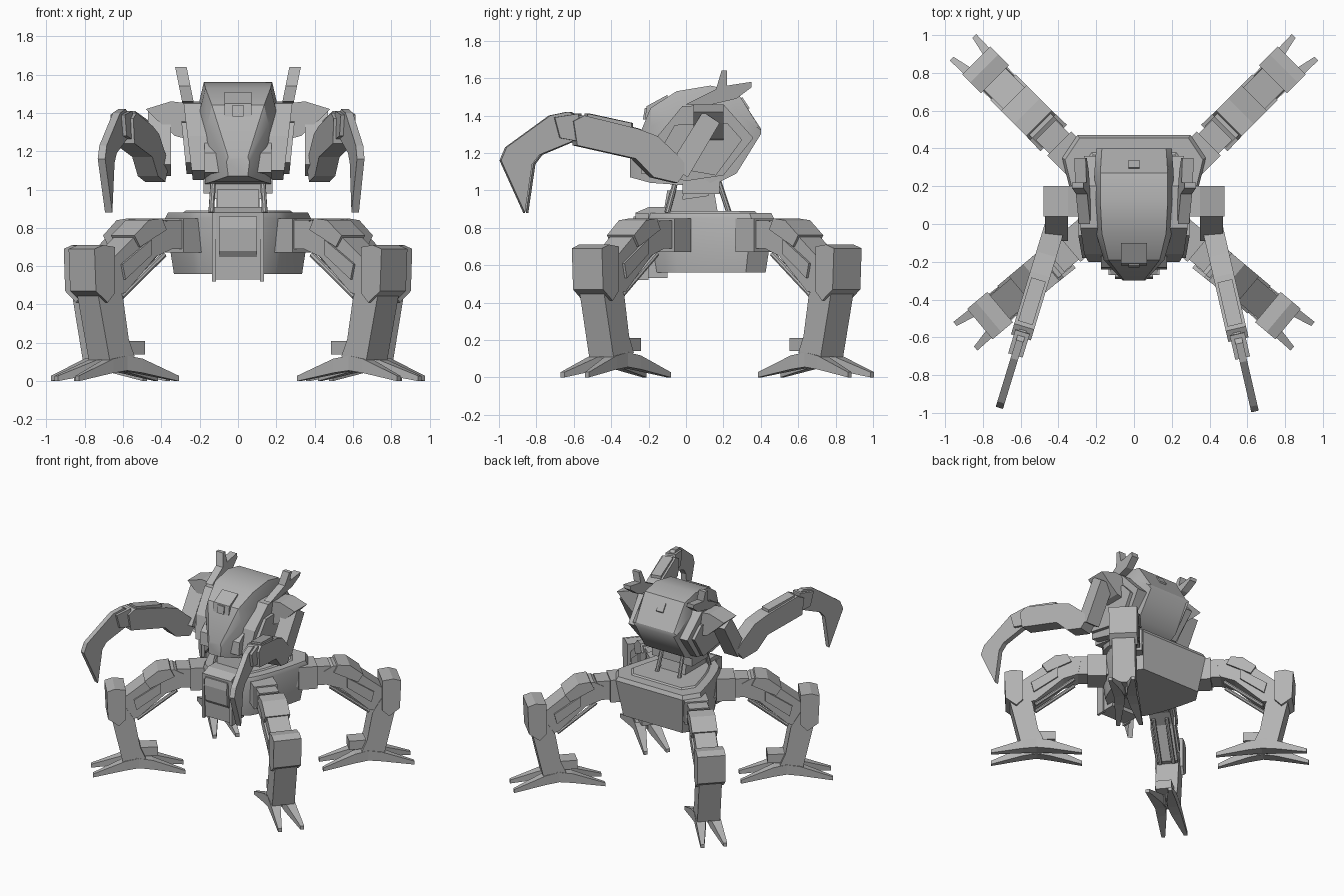
import bpy, bmesh, math
from mathutils import Matrix, Vector

cube = bpy.data.objects.get("Cube")
if cube:
    bpy.data.objects.remove(cube)

tone = .45
grey = bpy.data.materials.new("plain_grey")
grey.use_nodes = True
grey.diffuse_color = (tone, tone, tone, 1)
grey.node_tree.nodes["Principled BSDF"].inputs["Base Color"].default_value = grey.diffuse_color

HOME = Matrix.Identity(4)
MIRROR = Matrix.Diagonal((-1, 1, 1, 1))
BOTH_SIDES = (HOME, MIRROR)


def frame_at(x, y, z, degrees, side=HOME):
    """Frame whose first axis points along the given heading."""
    return side @ Matrix.Translation((x, y, z)) @ Matrix.Rotation(math.radians(degrees), 4, 'Z')


def loft(name, rings, frame=HOME, smooth=False):
    """Closed solid skinned through rings of points."""
    bm = bmesh.new()
    loops = [[bm.verts.new(frame @ Vector(point)) for point in ring] for ring in rings]
    for lower, upper in zip(loops, loops[1:]):
        for i in range(len(lower)):
            bm.faces.new((lower[i - 1], lower[i], upper[i], upper[i - 1]))
    bm.faces.new(loops[0])
    bm.faces.new(loops[-1])
    bmesh.ops.recalc_face_normals(bm, faces=bm.faces)
    mesh = bpy.data.meshes.new(name)
    bm.to_mesh(mesh)
    bm.free()
    mesh.materials.append(grey)
    part = bpy.data.objects.new(name, mesh)
    bpy.context.collection.objects.link(part)
    if smooth:
        bpy.ops.object.select_all(action='DESELECT')
        part.select_set(True)
        bpy.context.view_layer.objects.active = part
        bpy.ops.object.shade_smooth_by_angle(angle=math.radians(32))


def slab(name, frame, half_width, profile, shift=0, lean=0):
    """Side profile of (length, height) points given a width, shifted and leaning sideways."""
    rings = [[(length, width + shift + lean * height, height) for length, height in profile]
             for width in (-half_width, half_width)]
    loft(name, rings, frame)


def box(name, frame, half_width, start, end, bottom, top, shift=0):
    slab(name, frame, half_width, [(start, bottom), (end, bottom), (end, top), (start, top)], shift)


def rod(name, frame, start, end, radius=.015, sides=8):
    """Straight round bar between two points."""
    start, end = Vector(start), Vector(end)
    aim = (end - start).to_track_quat('Z', 'Y')
    angles = [math.tau * i / sides for i in range(sides)]
    circle = [aim @ Vector((math.cos(a), math.sin(a), 0)) * radius for a in angles]
    loft(name, [[centre + offset for offset in circle] for centre in (start, end)], frame, smooth=True)


def spike(name, frame, sections):
    """Four-sided taper through (length, sideways, height, half_size) sections."""
    corners = ((-1, -1), (1, -1), (1, 1), (-1, 1))
    rings = [[(length, sideways + a * size, height + b * size) for a, b in corners]
             for length, sideways, height, size in sections]
    loft(name, rings, frame)


# Pelvis hull, its flanks widening towards the rear
def plan(scale, height, steps=8):
    flank = []
    for i in range(steps + 1):
        t = i / steps
        flank.append((.13 + .25 * math.sqrt(t), .55 * t - .2))
    flank.append((.3, .47))
    outline = flank + [(-x, y) for x, y in reversed(flank)]
    return [(x * scale, (y - .1) * scale + .1, height) for x, y in outline]


loft("pelvis", [plan(.88, .56), plan(1, .85), plan(.96, .88)], smooth=True)
loft("pelvis_deck", [plan(.78, .87), plan(.72, .89)])

# Central parts run along y; the upper body is measured from z = 1
LOW = frame_at(0, 0, 0, 90)
HIGH = frame_at(0, 0, 1, 90)
slab("pelvis_front", LOW, .125, [(-.27, .88), (-.25, .53), (-.1, .53), (-.1, .91), (-.2, .91)])
slab("front_plate", LOW, .1, [(-.28, .86), (-.29, .8), (-.28, .68), (-.25, .64), (-.2, .64), (-.2, .86)])

# Waist column
slab("waist", LOW, .11, [(-.12, .88), (-.1, 1), (.15, 1), (.17, .88)])
slab("waist_block", HIGH, .14, [(-.02, -.05), (.12, -.03), (.15, .08), (0, .1)])
box("chest_base", HIGH, .18, start=-.02, end=.18, bottom=-.02, top=.07)


# Head: each section has crown, temple, jaw and keel set by its width and height
def head_section(y, width, crown, keel):
    temple = crown - .25 * (crown - keel)
    half = [(.85 * width, keel), (width, temple), (.85 * width, crown)]
    outline = half + [(-x, z) for x, z in reversed(half)]
    return [(y, x, z) for x, z in outline]


head_sections = [head_section(*values) for values in (
    (-.3, .06, .17, .07), (-.19, .16, .44, .04), (-.05, .2, .53, .03),
    (.13, .21, .56, .02), (.27, .21, .53, .09), (.4, .2, .33, .3))]
loft("head", head_sections, HIGH, smooth=True)
slab("brow_vent", HIGH, .07, [(-.22, .38), (-.21, .45), (-.1, .51), (-.1, .38)])
slab("vent_slot", HIGH, .03, [(-.23, .38), (-.22, .44), (-.1, .45), (-.1, .38)])
slab("rear_hatch", HIGH, .03, [(.3, .5), (.34, .44), (.32, .41), (.28, .47)])


def build_leg(leg):
    """One leg reaching outward along its frame."""
    box("hip", leg, .075, start=-.14, end=.18, bottom=.69, top=.84)
    box("hip_collar", leg, .09, start=-.06, end=.08, bottom=.67, top=.85)
    slab("thigh", leg, .08, [(.13, .8), (.2, .84), (.31, .83), (.58, .62), (.56, .45), (.47, .46), (.26, .65), (.15, .69)])
    slab("thigh_cap", leg, .095, [(.2, .79), (.23, .85), (.32, .84), (.42, .76), (.38, .7)])
    slab("shin", leg, .085, [(.41, .13), (.58, .11), (.67, .5), (.57, .57), (.49, .44), (.45, .22)])
    slab("knee_guard", leg, .105, [(.61, .41), (.69, .47), (.7, .69), (.64, .71), (.56, .7), (.56, .46)])
    box("ankle", leg, .06, start=.32, end=.47, bottom=.14, top=.21)
    for sign in (-1, 1):
        slab("thigh_panel", leg, .01, [(.3, .74), (.5, .61), (.48, .53), (.3, .66)], shift=.085 * sign)
        rod("leg_piston", leg, (.18, .05 * sign, .66), (.47, .05 * sign, .44))
        # Two claws reach out and two reach back under the body
        for reach in (-1, 1):
            middle = .46
            spike("claw", leg, [(middle - .04 * reach, .045 * sign, .1, .04),
                                (middle + .1 * reach, .055 * sign, .08, .037),
                                (middle + .34 * reach, .085 * sign, .014, .014)])


def build_arm(arm):
    """Forearm and hooked blade in one upright plane."""
    slab("forearm", arm, .055, [(.05, .12), (.11, .04), (.24, .07), (.34, .17), (.66, .24), (.68, .37),
                                (.62, .4), (.33, .33), (.22, .29), (.1, .18)])
    slab("forearm_cover", arm, .04, [(.36, .25), (.6, .3), (.6, .41), (.36, .36)])
    slab("blade", arm, .02, [(.64, .39), (.7, .42), (.8, .4), (1.04, .23), (1.07, .16), (.94, -.12),
                             (.9, .14), (.86, .19), (.66, .27)])
    slab("blade_root", arm, .04, [(.64, .26), (.65, .41), (.78, .39), (.75, .28)])


def build_flank(side):
    """Shoulder, upper arm, armour pod, cheek, horn and cables of one side."""
    body = side @ HIGH
    slab("upper_arm", body, .06, [(.09, .42), (.18, .36), (.01, .07), (-.09, .13)], shift=-.41)
    across = side @ Matrix.Translation((0, .12, 1))
    slab("shoulder", across, .08, [(.18, .24), (.33, .28), (.42, .36), (.48, .42), (.35, .46), (.18, .44)])
    slab("side_pod", body, .05, [(-.2, .1), (-.16, .28), (-.02, .45), (.2, .46), (.36, .28), (.2, .08), (0, .05)],
         shift=-.18, lean=-.12)
    slab("pod_plate", body, .02, [(-.18, .14), (-.06, .35), (.22, .36), (.3, .27), (.16, .08)], shift=-.24, lean=-.1)
    slab("cheek", body, .05, [(-.24, .09), (-.23, .19), (-.1, .3), (0, .2), (-.05, .06)], shift=-.125)
    slab("horn", body, .03, [(0, .46), (.16, .54), (.19, .64), (.22, .64), (.22, .56), (.35, .58), (.35, .55),
                             (.27, .49), (.1, .45)], shift=-.17, lean=-.2)
    rod("rear_cable", body, (.17, -.09, .06), (.23, -.1, -.12))
    rod("side_cable", body, (-.06, -.13, .03), (-.1, -.14, -.12))
    box("front_rail", side @ LOW, .01, start=-.27, end=-.2, bottom=.52, top=.88, shift=-.125)


for side in BOTH_SIDES:
    build_leg(frame_at(.34, .37, 0, 45, side))
    build_leg(frame_at(.28, -.08, 0, -40, side))
    build_flank(side)
    build_arm(frame_at(.4, .05, 1, -77 if side is HOME else -73, side))
